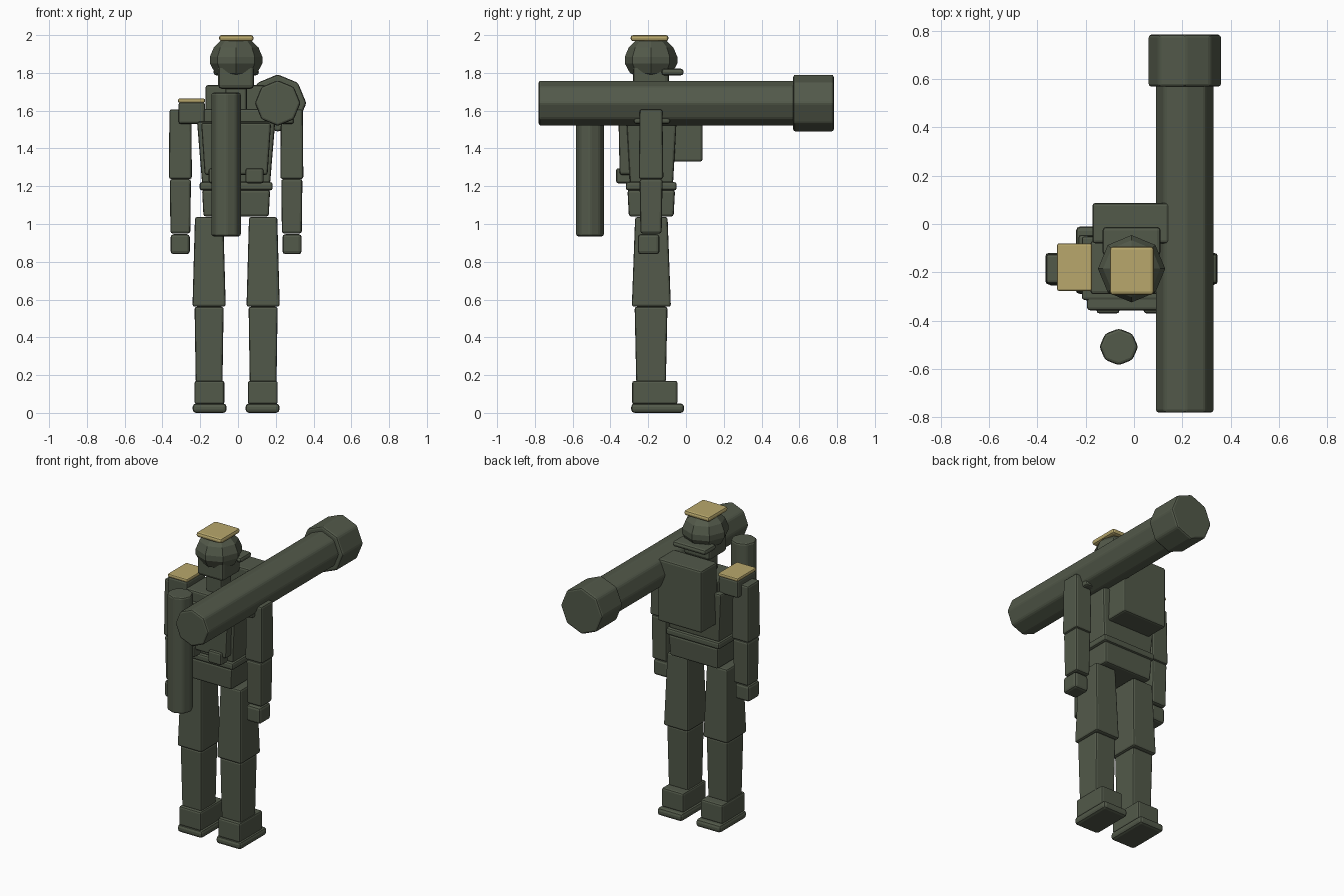
import bpy, bmesh, math
from mathutils import Matrix

if "Cube" in bpy.data.objects:
    bpy.data.objects.remove(bpy.data.objects["Cube"])


def material(name, rgb):
    m = bpy.data.materials.new(name)
    m.diffuse_color = (*rgb, 1)
    m.use_nodes = True
    m.node_tree.nodes["Principled BSDF"].inputs["Base Color"].default_value = m.diffuse_color
    return m


GREEN = material("olive green", (0.085, 0.1, 0.068))
GOLD = material("pale gold", (0.48, 0.39, 0.15))
CX, CY = -0.01, -0.185          # body axis


def finish(name, bm, mat, bevel):
    bmesh.ops.recalc_face_normals(bm, faces=bm.faces)
    me = bpy.data.meshes.new(name)
    bm.to_mesh(me)
    bm.free()
    me.materials.append(mat)
    ob = bpy.data.objects.new(name, me)
    bpy.context.collection.objects.link(ob)
    if bevel:
        mod = ob.modifiers.new("soft_edges", 'BEVEL')
        mod.width, mod.segments = bevel, 2
        mod.limit_method = 'ANGLE'
        mod.angle_limit = math.radians(40)
    return ob


def box(name, x, y, z, bottom=(1, 1), top=(1, 1), mat=GREEN, bevel=0.012):
    """Box from (min, max) ranges; bottom and top scale the end sections."""
    bm = bmesh.new()
    bmesh.ops.create_cube(bm, size=1)
    for v in bm.verts:
        s = top if v.co.z > 0 else bottom
        v.co.x = sum(x) / 2 + v.co.x * (x[1] - x[0]) * s[0]
        v.co.y = sum(y) / 2 + v.co.y * (y[1] - y[0]) * s[1]
        v.co.z = sum(z) / 2 + v.co.z * (z[1] - z[0])
    return finish(name, bm, mat, bevel)


def pair(name, x, *args, **kw):
    """Same box on both sides of the body axis."""
    box("left_" + name, x, *args, **kw)
    box("right_" + name, (2 * CX - x[1], 2 * CX - x[0]), *args, **kw)


def prism(name, centre, radius, length, rot, squash=1.0, bevel=0.012):
    """Eight-sided cylinder."""
    bm = bmesh.new()
    bmesh.ops.create_cone(bm, cap_ends=True, segments=8, radius1=radius,
                          radius2=radius, depth=length)
    bmesh.ops.transform(bm, verts=bm.verts, matrix=Matrix.Translation(centre)
                        @ rot @ Matrix.Diagonal((1, squash, 1, 1)))
    return finish(name, bm, GREEN, bevel)


# Legs
pair("sole", (-0.24, -0.06), (-0.29, -0.01), (0, 0.05), bevel=0.018)
pair("boot", (-0.23, -0.072), (-0.285, -0.045), (0.045, 0.17))
pair("shin", (-0.23, -0.076), (-0.272, -0.098), (0.16, 0.562), bottom=(0.92, 0.9))
pair("thigh", (-0.241, -0.065), (-0.287, -0.08), (0.562, 1.037), top=(0.85, 0.83))

# Trunk
box("pelvis", (-0.19, 0.17), (-0.31, -0.058), (1.04, 1.18), bottom=(0.96, 0.94))
box("belt", (-0.203, 0.183), (-0.318, -0.05), (1.178, 1.222))
box("torso", (-0.217, 0.197), (-0.315, -0.05), (1.215, 1.542), bottom=(0.87, 0.86))
box("shoulder_yoke", (-0.18, 0.16), (-0.29, -0.07), (1.53, 1.61))
box("vest_plate", (-0.195, 0.175), (-0.357, -0.28), (1.26, 1.535), bottom=(0.9, 0.85))
pair("pouch", (-0.155, -0.06), (-0.37, -0.29), (1.215, 1.295))
box("pack", (-0.172, 0.145), (-0.08, 0.087), (1.33, 1.735))

# Arms
pair("shoulder", (-0.315, -0.175), (-0.275, -0.085), (1.53, 1.645))
pair("shoulder_pad", (-0.318, -0.174), (-0.277, -0.08), (1.642, 1.664),
     mat=GOLD, bevel=0.008)
pair("upper_arm", (-0.366, -0.244), (-0.25, -0.12), (1.238, 1.607), top=(0.95, 0.93))
pair("forearm", (-0.361, -0.249), (-0.246, -0.124), (0.95, 1.238), bottom=(0.94, 0.92))
pair("hand", (-0.357, -0.255), (-0.255, -0.14), (0.84, 0.946), bevel=0.016)

# Head and cap
box("neck", (-0.067, 0.047), (-0.24, -0.13), (1.59, 1.74))
box("head", (-0.105, 0.085), (-0.28, -0.09), (1.715, 1.93), bevel=0.02)
rings = [(1.785, 0.085), (1.8, 0.112), (1.85, 0.139), (1.885, 0.139),
         (1.935, 0.118), (1.972, 0.08)]
bm = bmesh.new()
loops = [[bm.verts.new((CX + r * math.cos(i * math.pi / 4),
                        CY + r * math.sin(i * math.pi / 4), z))
          for i in range(8)] for z, r in rings]
for a, b in zip(loops, loops[1:]):
    for i in range(8):
        j = (i + 1) % 8
        bm.faces.new((a[i], a[j], b[j], b[i]))
bm.faces.new(loops[0][::-1])
bm.faces.new(loops[-1])
finish("helmet", bm, GREEN, 0)
box("brim", (-0.13, 0.11), (-0.13, -0.012), (1.787, 1.822), bevel=0.015)
box("cap_plate", (-0.1, 0.082), (-0.293, -0.093), (1.968, 2.0), mat=GOLD, bevel=0.013)

# Shoulder-carried tube with flared rear end
along_y = Matrix.Rotation(math.pi / 2, 4, 'X')
prism("launch_tube", (0.21, -0.1, 1.64), 0.121, 1.36, along_y)
prism("tube_bell", (0.21, 0.675, 1.64), 0.152, 0.215, along_y)

# Upright canister in front of the chest
prism("canister", (-0.063, -0.508, 1.315), 0.08, 0.76, Matrix.Identity(4), squash=0.95)
